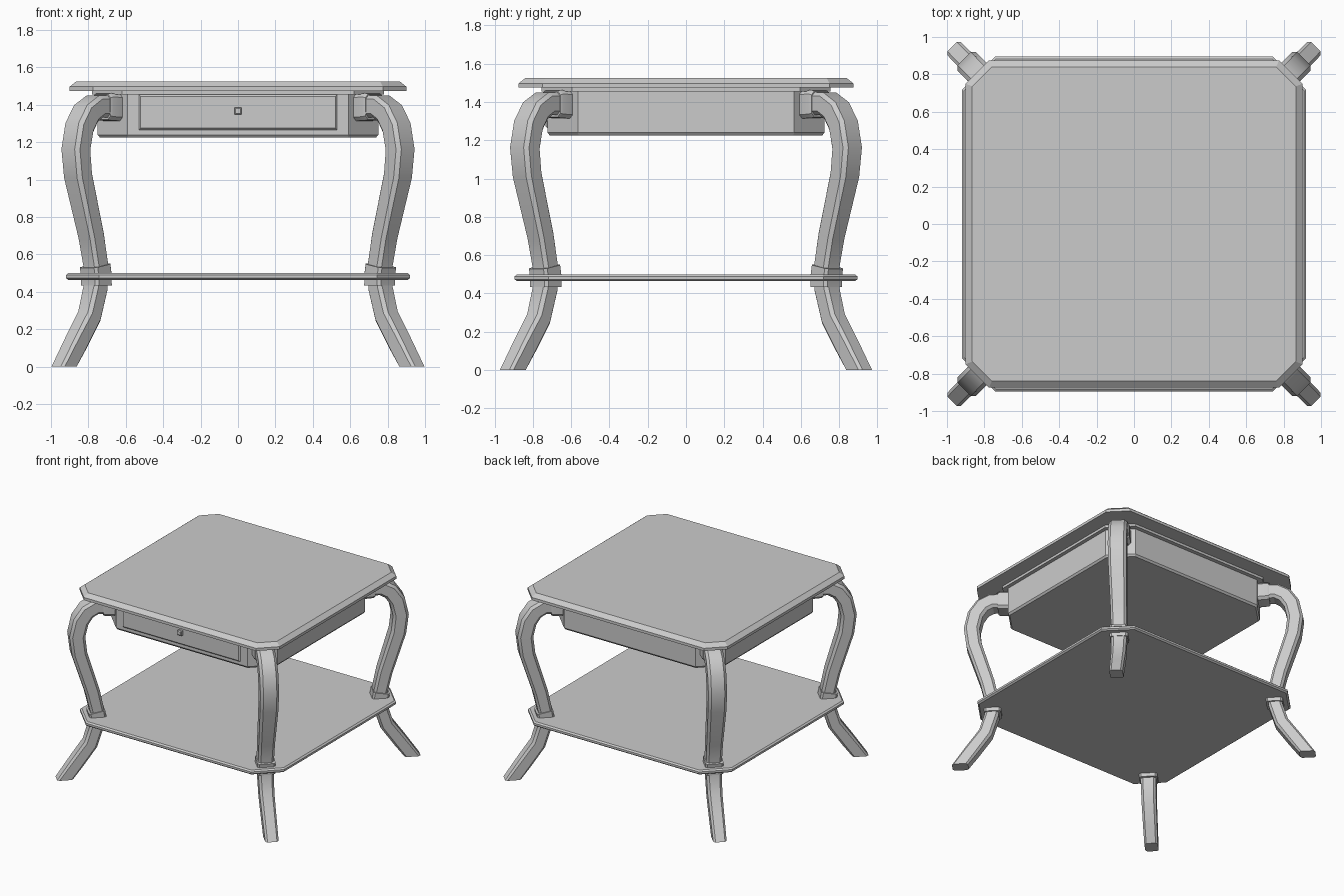
import bpy, bmesh
from math import sqrt
from mathutils import Vector

if "Cube" in bpy.data.objects:
    bpy.data.objects.remove(bpy.data.objects["Cube"])


def finish(name, bm, mirror=False, smooth=False):
    bmesh.ops.recalc_face_normals(bm, faces=bm.faces)
    me = bpy.data.meshes.new(name)
    bm.to_mesh(me)
    bm.free()
    ob = bpy.data.objects.new(name, me)
    bpy.context.collection.objects.link(ob)
    if mirror:
        m = ob.modifiers.new("four_corners", 'MIRROR')
        m.use_axis = (True, True, False)
        m.use_mirror_merge = False
    if smooth:
        bpy.ops.object.select_all(action='DESELECT')
        bpy.context.view_layer.objects.active = ob
        ob.select_set(True)
        bpy.ops.object.shade_smooth_by_angle(angle=0.5)
    return ob


def octagon(hx, hy, c):
    q = [(hx, hy - c), (hx - c, hy)]
    q += [(-x, y) for x, y in reversed(q)]
    return q + [(-x, -y) for x, y in q]


def loft(bm, rings):
    vs = [[bm.verts.new(p) for p in r] for r in rings]
    n = len(vs[0])
    for a, b in zip(vs, vs[1:]):
        for i in range(n):
            j = (i + 1) % n
            bm.faces.new((a[i], a[j], b[j], b[i]))
    bm.faces.new(vs[0][::-1])
    bm.faces.new(vs[-1])


def slab(name, hx, hy, cut, levels):
    """Board with clipped corners; levels are (inset, z) from bottom to top."""
    bm = bmesh.new()
    loft(bm, [[(x, y, z) for x, y in octagon(hx - d, hy - d, cut - 0.586 * d)]
              for d, z in levels])
    return finish(name, bm)


def leg_sweep(name, path, flat_start=False):
    """Chamfered section swept in the diagonal plane; path = (x, z, width, thickness, chamfer)."""
    bm = bmesh.new()
    side = Vector((1, -1, 0)) / sqrt(2)
    out = Vector((1, 1, 0)) / sqrt(2)
    up = Vector((0, 0, 1))
    pts = [Vector((p[0], p[0] - 0.025, p[1])) for p in path]
    rings = []
    for i, (c, p) in enumerate(zip(pts, path)):
        t = Vector((0, 0, 0))
        if i > 0:
            t += (c - pts[i - 1]).normalized()
        if i < len(pts) - 1:
            t += (pts[i + 1] - c).normalized()
        t.normalize()
        n = out * t.dot(up) - up * t.dot(out)
        if flat_start and i == 0:
            n = out
        rings.append([c + side * a + n * b
                      for a, b in octagon(p[2] / 2, p[3] / 2, p[4])])
    loft(bm, rings)
    return finish(name, bm, mirror=True, smooth=True)


# Table top with sloped edge, plate under it, lower shelf
slab("table_top", 0.90, 0.875, 0.125, [(0, 1.475), (0, 1.497), (0.035, 1.525)])
slab("under_top_plate", 0.78, 0.755, 0.16, [(0, 1.455), (0, 1.475)])
slab("lower_shelf", 0.92, 0.895, 0.177,
     [(0.012, 0.464), (0, 0.474), (0, 0.49), (0.012, 0.50)])

# Apron box
slab("apron", 0.75, 0.723, 0.158, [(0.012, 1.225), (0, 1.24), (0, 1.455)])

# Drawer front and knob on the front face
def front_block(name, x, z0, z1, y_back, y_front, bevel):
    bm = bmesh.new()
    rings = []
    for y, d in ((y_back, 0), (y_front + bevel, 0), (y_front, bevel)):
        rings.append([(-x + d, y, z0 + d), (x - d, y, z0 + d),
                      (x - d, y, z1 - d), (-x + d, y, z1 - d)])
    loft(bm, rings)
    return finish(name, bm)


front_block("drawer_front", 0.53, 1.265, 1.455, -0.715, -0.735, 0.01)
front_block("drawer_knob", 0.019, 1.348, 1.386, -0.73, -0.757, 0.006)

# Curved legs
leg_sweep("legs", [
    (0.930, 0.00, 0.100, 0.120, 0.015),
    (0.865, 0.13, 0.105, 0.105, 0.016),
    (0.795, 0.27, 0.110, 0.105, 0.018),
    (0.762, 0.42, 0.115, 0.105, 0.018),
    (0.760, 0.54, 0.118, 0.105, 0.018),
    (0.785, 0.70, 0.122, 0.108, 0.018),
    (0.855, 1.02, 0.138, 0.115, 0.020),
    (0.867, 1.16, 0.140, 0.118, 0.020),
    (0.848, 1.28, 0.140, 0.120, 0.020),
    (0.812, 1.355, 0.138, 0.120, 0.020),
    (0.765, 1.392, 0.135, 0.120, 0.020),
    (0.715, 1.392, 0.132, 0.120, 0.020),
    (0.655, 1.388, 0.132, 0.120, 0.020)], flat_start=True)

# Collars where the legs meet the apron and the shelf
leg_sweep("leg_top_collars", [(0.730, 1.390, 0.140, 0.135, 0.02),
                              (0.720, 1.390, 0.150, 0.145, 0.02),
                              (0.660, 1.386, 0.150, 0.145, 0.02)])
leg_sweep("shelf_collars", [(0.757, 0.435, 0.135, 0.125, 0.014),
                            (0.757, 0.485, 0.135, 0.125, 0.014),
                            (0.764, 0.540, 0.135, 0.125, 0.014)])
